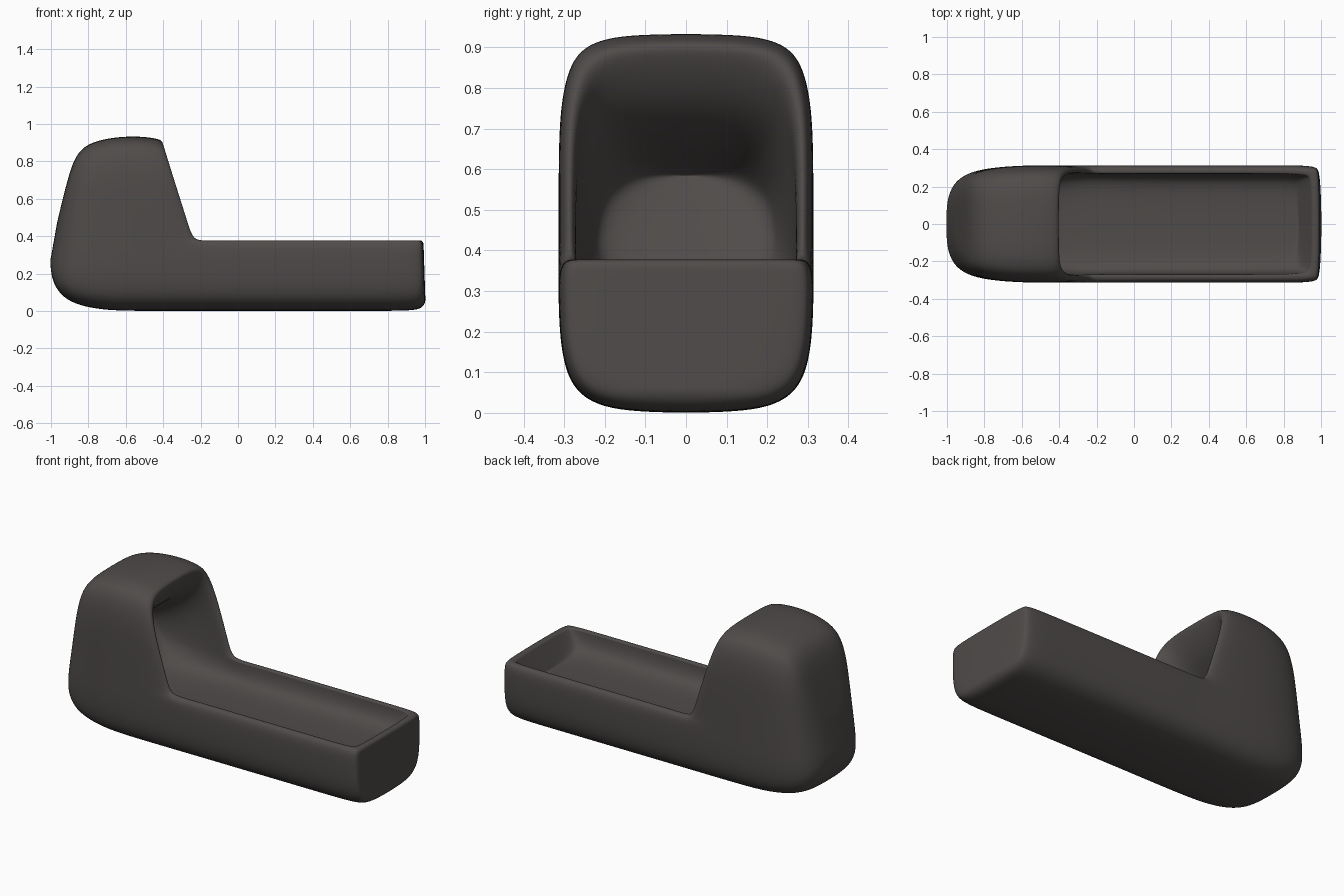
import bpy
import bmesh

cube = bpy.data.objects.get("Cube")
if cube:
    bpy.data.objects.remove(cube, do_unlink=True)

# Half cross-section, bottom to top: (width fraction, height fraction)
RIM = 6        # index of the point that becomes the tray rim
RIM_F = 0.4
RIM_Z = .378
PROFILE = [(.38, 0), (.73, .02), (.92, .077), (.988, .18), (1, .3), (1, .36), (1, RIM_F),
           (1, .5), (1, .68), (.985, .82), (.9, .94), (.7, .985), (.38, 1)]

bm = bmesh.new()


def section(xb, zb, xt, zt, w, zm=None, roundness=0.0, count=len(PROFILE), rim_scale=1.0):
    """Slanted cross-section, ordered -y top, bottom, +y top."""
    if zm is None:
        zm = zb + RIM_F * (zt - zb)
    half = []
    for i, (fy, f) in enumerate(PROFILE[:count]):
        if f <= RIM_F:
            z = zb + f / RIM_F * (zm - zb)
        else:
            z = zm + (f - RIM_F) / (1 - RIM_F) * (zt - zm)
        x = xb + (xt - xb) * (z - zb) / (zt - zb)
        fy += (2 * (f * (1 - f)) ** .5 - fy) * roundness
        half.append((x, fy * w * (rim_scale if i == RIM else 1), z))
    pts = [(x, -y, z) for x, y, z in reversed(half)] + half
    return [bm.verts.new(p) for p in pts]


def bridge(a, b, closed):
    n = len(a)
    for i in range(n if closed else n - 1):
        j = (i + 1) % n
        bm.faces.new((a[i], a[j], b[j], b[i]))


def cap(a):
    for k in range(len(a) // 2 - 1):
        bm.faces.new((a[k], a[k + 1], a[-2 - k], a[-1 - k]))


def skin(hood, tray):
    """Loft hood and tray, close both ends, return the rim loop."""
    for a, b in zip(hood, hood[1:]):
        bridge(a, b, True)
    cap(hood[0])
    mouth = hood[-1]
    n = len(PROFILE)
    low, high = n - 1 - RIM, n + RIM
    rows = [mouth[low:high + 1]] + tray
    for a, b in zip(rows, rows[1:]):
        bridge(a, b, False)
    cap(rows[-1])
    over = mouth[low::-1] + mouth[:high - 1:-1]
    return over + [r[-1] for r in tray] + [r[0] for r in reversed(tray)]


# Outer shell: hood from the rounded back to the mouth, then the tray
outer_hood = [section(*s) for s in (
    (-1.004, .27, -.968, .47, .09),
    (-1.0, .2, -.925, .65, .16),
    (-.982, .137, -.888, .783, .215),
    (-.94, .077, -.85, .855, .258),
    (-.86, .03, -.79, .9, .289),
    (-.70, 0, -.68, .928, .309),
    (-.45, 0, -.54, .937, .315),
    (-.125, 0, -.4, .92, .312))]
outer_tray = [section(xb, zb, xt, RIM_Z, w, RIM_Z, 0, RIM + 1, .96) for xb, xt, zb, w in (
    (.02, -.15, 0, .314), (.35, .35, 0, .314), (.7, .7, 0, .314),
    (.92, .92, 0, .314), (.985, .977, .012, .303), (1.003, .992, .05, .275))]

# Hollow: arched ceiling dropping into the hood, rising heel, shallow tray floor
inner_hood = [section(*s) for s in (
    (-.62, .31, -.80, .585, .2, .42, .75),
    (-.58, .285, -.72, .62, .225, .41, .55),
    (-.5, .265, -.6, .665, .25, .4, .35),
    (-.4, .25, -.5, .73, .265, .39, .2),
    (-.3, .245, -.44, .8, .272, .385, .15),
    (-.185, .245, -.4, .885, .27, RIM_Z, .05))]
inner_tray = [section(xb, .245, xt, RIM_Z, w, RIM_Z, .15, RIM + 1) for xb, xt, w in (
    (0, -.15, .27), (.35, .35, .27), (.7, .7, .27),
    (.79, .9, .268), (.84, .937, .258), (.88, .955, .235))]

# Rolled lip joining both skins
bridge(skin(outer_hood, outer_tray), skin(inner_hood, inner_tray), True)

bmesh.ops.recalc_face_normals(bm, faces=bm.faces)
mesh = bpy.data.meshes.new("hooded_shell")
bm.to_mesh(mesh)
bm.free()
for poly in mesh.polygons:
    poly.use_smooth = True

shell = bpy.data.objects.new("hooded_shell", mesh)
bpy.context.collection.objects.link(shell)
subsurf = shell.modifiers.new("smooth_surface", "SUBSURF")
subsurf.levels = subsurf.render_levels = 3

# Material
color = (.078, .071, .068, 1)
mat = bpy.data.materials.new("charcoal_grey")
mat.use_nodes = True
mat.diffuse_color = color
for node in mat.node_tree.nodes:
    if node.type == "BSDF_PRINCIPLED":
        node.inputs["Base Color"].default_value = color
        node.inputs["Roughness"].default_value = .7
mesh.materials.append(mat)
